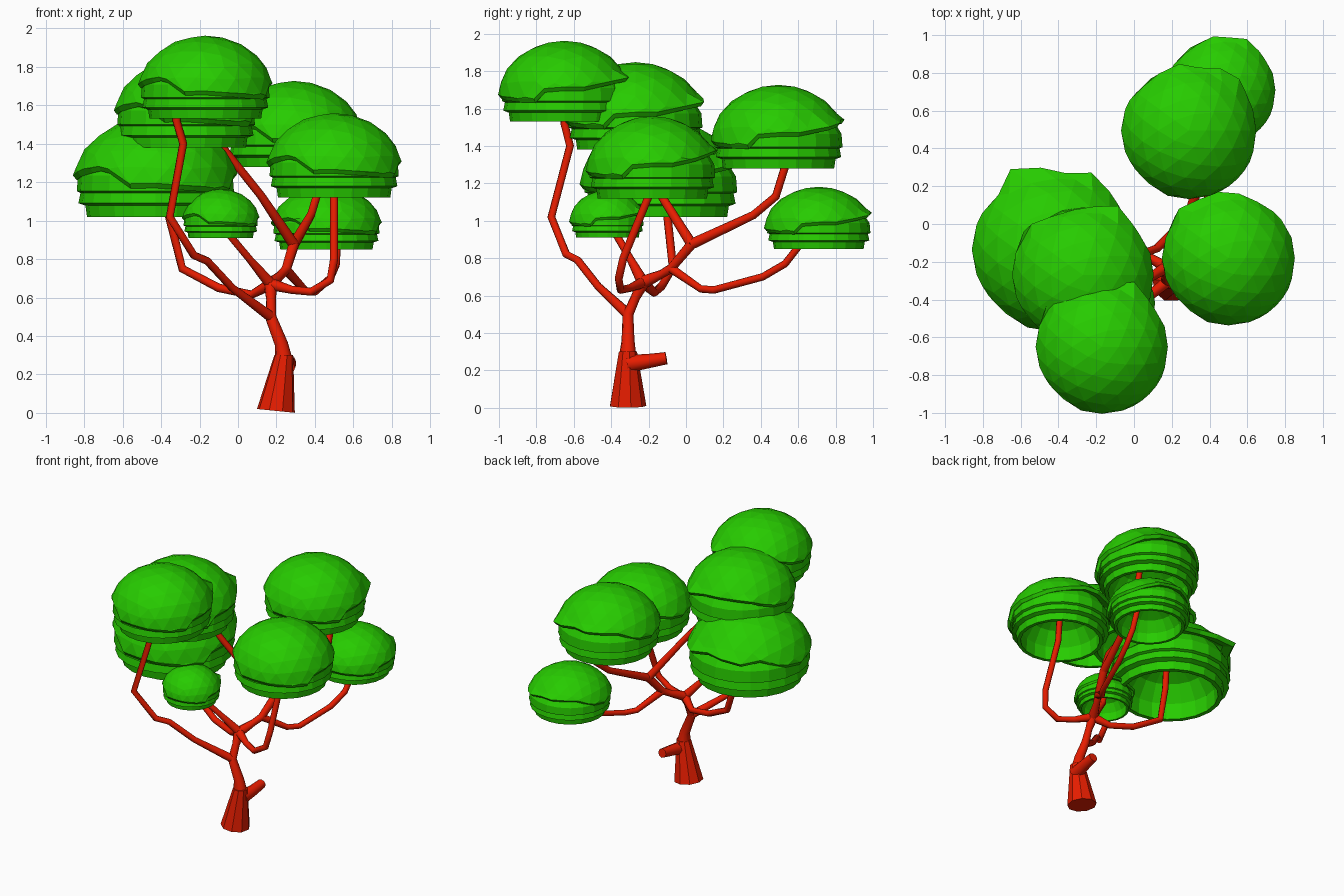
import bpy, bmesh
from math import sin, cos, pi, atan2, degrees, sqrt
from mathutils import Vector

cube = bpy.data.objects.get("Cube")
if cube:
    bpy.data.objects.remove(cube, do_unlink=True)


def material(name, rgb):
    mat = bpy.data.materials.new(name)
    mat.use_nodes = True
    mat.diffuse_color = (*rgb, 1)
    mat.node_tree.nodes["Principled BSDF"].inputs["Base Color"].default_value = (*rgb, 1)
    return mat


LEAF = material("leaf green", (0.02, 0.6, 0))
BARK = material("bark red", (0.8, 0.012, 0))


def make_object(name, bm, mat):
    mesh = bpy.data.meshes.new(name)
    bmesh.ops.recalc_face_normals(bm, faces=bm.faces)
    bm.to_mesh(mesh)
    bm.free()
    mesh.materials.append(mat)
    obj = bpy.data.objects.new(name, mesh)
    bpy.context.collection.objects.link(obj)


def place(bm, centre, r, height):
    bmesh.ops.scale(bm, vec=(r, r, r * height), verts=bm.verts)
    bmesh.ops.translate(bm, vec=centre, verts=bm.verts)


# Jagged lower edge of the leaf cap: angle in degrees, height
RIM = [(-180, .52), (-128, .65), (-118, .41), (-90, .42), (-28, .34), (-16, .55),
       (15, .53), (30, .58), (62, .68), (75, .74), (140, .72), (150, .6), (180, .52)]
CAP_Z, CAP_H = 0.38, 0.88


def rim_height(angle):
    for (a, za), (b, zb) in zip(RIM, RIM[1:]):
        if a <= angle <= b:
            return za + (zb - za) * (angle - a) / (b - a)
    return RIM[0][1]


def cap(name, centre, r, height, flaps):
    """Faceted dome with a jagged edge, flared flaps and a bevelled lip."""
    bm = bmesh.new()
    bmesh.ops.create_icosphere(bm, subdivisions=3, radius=1)
    for v in bm.verts:
        v.co = (v.co.x * 1.015, v.co.y * 1.015, v.co.z * CAP_H + CAP_Z)
    low = [f for f in bm.faces if all(
        v.co.z < rim_height(degrees(atan2(v.co.y, v.co.x))) for v in f.verts)]
    bmesh.ops.delete(bm, geom=low, context='FACES')
    for v in bm.verts:
        angle = degrees(atan2(v.co.y, v.co.x))
        edge = rim_height(angle)
        if v.co.z < edge or v.is_boundary:
            flat = Vector((v.co.x, v.co.y)).normalized()
            wide = 1.015 * sqrt(max(0, 1 - ((edge - CAP_Z) / CAP_H) ** 2))
            for peak, reach in flaps:
                near = max(0, 1 - abs(angle - peak) / 24)
                wide += max(0, reach - wide) * near
            v.co = (flat.x * wide, flat.y * wide, edge)
    # Lip: down and in, then under to meet the skirt
    for shrink, drop in ((.955, -.06), (.84, .05)):
        rim = [e for e in bm.edges if e.is_boundary]
        lip = bmesh.ops.extrude_edge_only(bm, edges=rim)["geom"]
        for v in lip:
            if isinstance(v, bmesh.types.BMVert):
                v.co = (v.co.x * shrink, v.co.y * shrink, v.co.z + drop)
    place(bm, centre, r, height)
    make_object(name, bm, LEAF)


# Stepped skirt under the cap, hollow below: radius, height
SKIRT = [(.82, .72), (.94, .52), (.955, .32), (.91, .3), (.935, .17),
         (.85, .14), (.83, 0), (.76, 0), (.75, .28), (.58, .55), (.3, .7)]


def skirt(name, centre, r, height, sides=20):
    bm = bmesh.new()
    rings = []
    for rad, z in SKIRT:
        rings.append([bm.verts.new((rad * cos(2 * pi * i / sides),
                                    rad * sin(2 * pi * i / sides), z)) for i in range(sides)])
    for a, b in zip(rings, rings[1:]):
        for i in range(sides):
            j = (i + 1) % sides
            bm.faces.new((a[i], a[j], b[j], b[i]))
    bm.faces.new(rings[0])
    bm.faces.new(rings[-1])
    place(bm, centre, r, height)
    make_object(name, bm, LEAF)


# Leaf clumps: centre of the base, radius, height factor, flap angles and reaches
BACK = ((64, 1.1), (141, 1.05))
CLUMPS = {
    "front_top": ((-.17, -.65, 1.53), .35, .98, BACK),
    "upper_middle": ((-.27, -.27, 1.38), .375, .99, BACK),
    "right_large": ((-.43, -.135, 1.02), .428, .97, ((62, 1.07), (113, 1.17))),
    "left_large": ((.5, -.18, 1.12), .352, .99, ((92, 1.03), (132, 1.07))),
    "back_upper": ((.29, .495, 1.28), .358, .99, ((52, 1.1), (100, 1.0))),
    "back_lower": ((.46, .71, .85), .289, .91, ((62, 1.05), (95, 1.0))),
    "front_small": ((-.09, -.42, .91), .202, 1, BACK),
}
for clump, (centre, r, height, flaps) in CLUMPS.items():
    cap(clump + "_leaf_cap", centre, r, height, flaps)
    skirt(clump + "_leaf_skirt", centre, r, height)


def limb(name, points, radii):
    """Round tube along a path; the last radius continues to the tip."""
    curve = bpy.data.curves.new(name, 'CURVE')
    curve.dimensions = '3D'
    curve.bevel_depth = 1.06
    curve.bevel_resolution = 2
    curve.use_fill_caps = True
    line = curve.splines.new('POLY')
    line.points.add(len(points) - 1)
    for i, (p, co) in enumerate(zip(line.points, points)):
        p.co = (*co, 1)
        p.radius = radii[min(i, len(radii) - 1)]
    temp = bpy.data.objects.new(name + "_path", curve)
    bpy.context.collection.objects.link(temp)
    bpy.context.view_layer.update()
    mesh = bpy.data.meshes.new_from_object(temp.evaluated_get(
        bpy.context.evaluated_depsgraph_get()))
    bpy.data.objects.remove(temp, do_unlink=True)
    mesh.name = name
    mesh.materials.clear()
    mesh.materials.append(BARK)
    obj = bpy.data.objects.new(name, mesh)
    bpy.context.collection.objects.link(obj)
    bpy.ops.object.select_all(action='DESELECT')
    obj.select_set(True)
    bpy.context.view_layer.objects.active = obj
    bpy.ops.object.shade_smooth_by_angle(angle=0.9)


# Flared trunk base, leaning slightly
bm = bmesh.new()
bmesh.ops.create_cone(bm, cap_ends=True, segments=9, radius1=.1, radius2=.05, depth=.3)
for v in bm.verts:
    top = v.co.z > 0
    v.co += Vector((.238 if top else .197, -.312, .15))
    if not top:
        v.co.z = max(0, .02 - (v.co.x - .1) * .1)
make_object("trunk_base", bm, BARK)

# Main stem and cut stub
fork = (.17, -.31, .5)
hub = (.17, -.23, .67)
elbow = (.25, -.08, .745)
crotch = (.29, .03, .875)
limb("branch_stub", [(.25, -.31, .235), (.265, -.2, .25), (.27, -.105, .265)], [.045, .036, .031])
limb("stem", [(.238, -.312, .27), (.225, -.31, .36), fork, (.172, -.27, .59), hub],
     [.045, .033, .028, .024, .034])
limb("inner_stem", [hub, (.22, -.13, .715), elbow, crotch], [.034, .022, .024, .027])

# Branches, each running up into its leaf clump
limb("front_top_branch", [fork, (-.03, -.47, .65), (-.16, -.58, .79), (-.23, -.64, .82),
                          (-.355, -.72, 1.02), (-.285, -.62, 1.4), (-.32, -.65, 1.52),
                          (-.3, -.65, 1.75)], [.028, .02])
limb("right_large_branch", [hub, (.07, -.17, .615), (-.1, -.13, .65), (-.29, -.07, .75),
                            (-.36, -.1, 1.03), (-.39, -.12, 1.3)], [.03, .021])
limb("front_small_branch", [hub, (.06, -.3, .8), (-.04, -.37, .92), (-.06, -.39, 1.05)],
     [.03, .019])
limb("left_large_branch", [hub, (.28, -.3, .64), (.38, -.35, .63), (.48, -.36, .69),
                           (.5, -.335, .8), (.5, -.2, 1.13), (.5, -.18, 1.36)], [.03, .02])
limb("back_lower_branch", [elbow, (.35, .08, .635), (.4, .15, .63), (.48, .41, .7),
                           (.51, .53, .77), (.515, .6, .86), (.5, .63, 1.0)], [.024, .019])
limb("back_upper_branch", [crotch, (.38, .36, 1.03), (.41, .48, 1.13), (.41, .53, 1.29),
                           (.38, .53, 1.5)], [.027, .021])
limb("upper_middle_branch", [crotch, (.12, -.13, 1.13), (-.08, -.2, 1.38), (-.13, -.23, 1.65)],
     [.027, .021])
